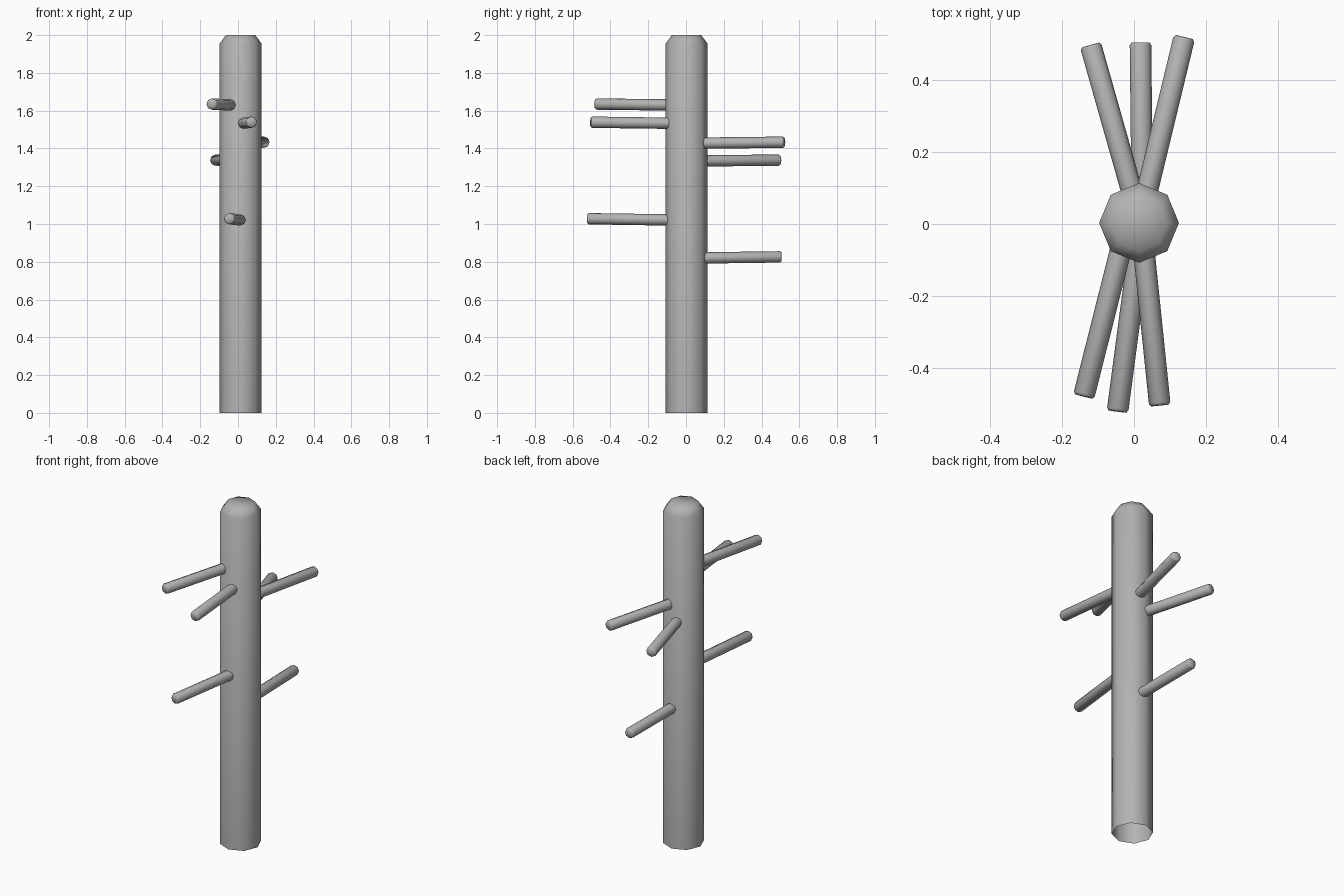
import bpy, bmesh
from mathutils import Vector

if "Cube" in bpy.data.objects:
    bpy.data.objects.remove(bpy.data.objects["Cube"])

# Dark grey surface shared by all parts
grey = bpy.data.materials.new("dark_grey")
grey.diffuse_color = (0.45, 0.45, 0.45, 1)
grey.use_nodes = True
grey.node_tree.nodes["Principled BSDF"].inputs["Base Color"].default_value = grey.diffuse_color


def tapered_pole(name, start, end, radius, tip_radius, tip_depth):
    """Eight-sided smooth pole, open at the start, chamfered and capped at the end."""
    start, end = Vector(start), Vector(end)
    length = (end - start).length
    bm = bmesh.new()
    # rings along local z: base, shoulder, tip
    bmesh.ops.create_circle(bm, segments=8, radius=radius)
    ring = list(bm.edges)
    for z, scale in ((length - tip_depth, 1.0), (length, tip_radius / radius)):
        new = bmesh.ops.extrude_edge_only(bm, edges=ring)["geom"]
        ring = [e for e in new if isinstance(e, bmesh.types.BMEdge)]
        for v in (v for v in new if isinstance(v, bmesh.types.BMVert)):
            v.co = Vector((v.co.x * scale, v.co.y * scale, z))
    # fan cap on the tip
    cap = bmesh.ops.edgeloop_fill(bm, edges=ring)["faces"]
    bmesh.ops.poke(bm, faces=cap)
    bmesh.ops.recalc_face_normals(bm, faces=bm.faces)
    for f in bm.faces:
        f.smooth = True
    mesh = bpy.data.meshes.new(name)
    bm.to_mesh(mesh)
    bm.free()
    mesh.materials.append(grey)
    obj = bpy.data.objects.new(name, mesh)
    obj.location = start
    direction = end - start
    if abs(direction.normalized().z) < 0.999:
        obj.rotation_euler = direction.to_track_quat("Z", "Y").to_euler()
    bpy.context.collection.objects.link(obj)
    return obj


# Trunk
tapered_pole("trunk", (0.014, 0.003, 0), (0.014, 0.003, 2), 0.111, 0.078, 0.045)

# Pegs: start just inside the trunk, end at the outer tip
pegs = [
    ("front_peg_top", (-0.034, -0.06, 1.63), (-0.14, -0.48, 1.635)),
    ("front_peg_middle", (0.026, -0.06, 1.533), (0.072, -0.505, 1.539)),
    ("front_peg_low", (0.015, -0.06, 1.021), (-0.046, -0.522, 1.028)),
    ("back_peg_top", (0.029, 0.06, 1.428), (0.14, 0.52, 1.433)),
    ("back_peg_middle", (0.003, 0.06, 1.334), (-0.121, 0.498, 1.338)),
    ("back_peg_low", (0.023, 0.06, 0.82), (0.018, 0.505, 0.826)),
]
for name, start, end in pegs:
    tapered_pole(name, start, end, 0.03, 0.025, 0.008)
